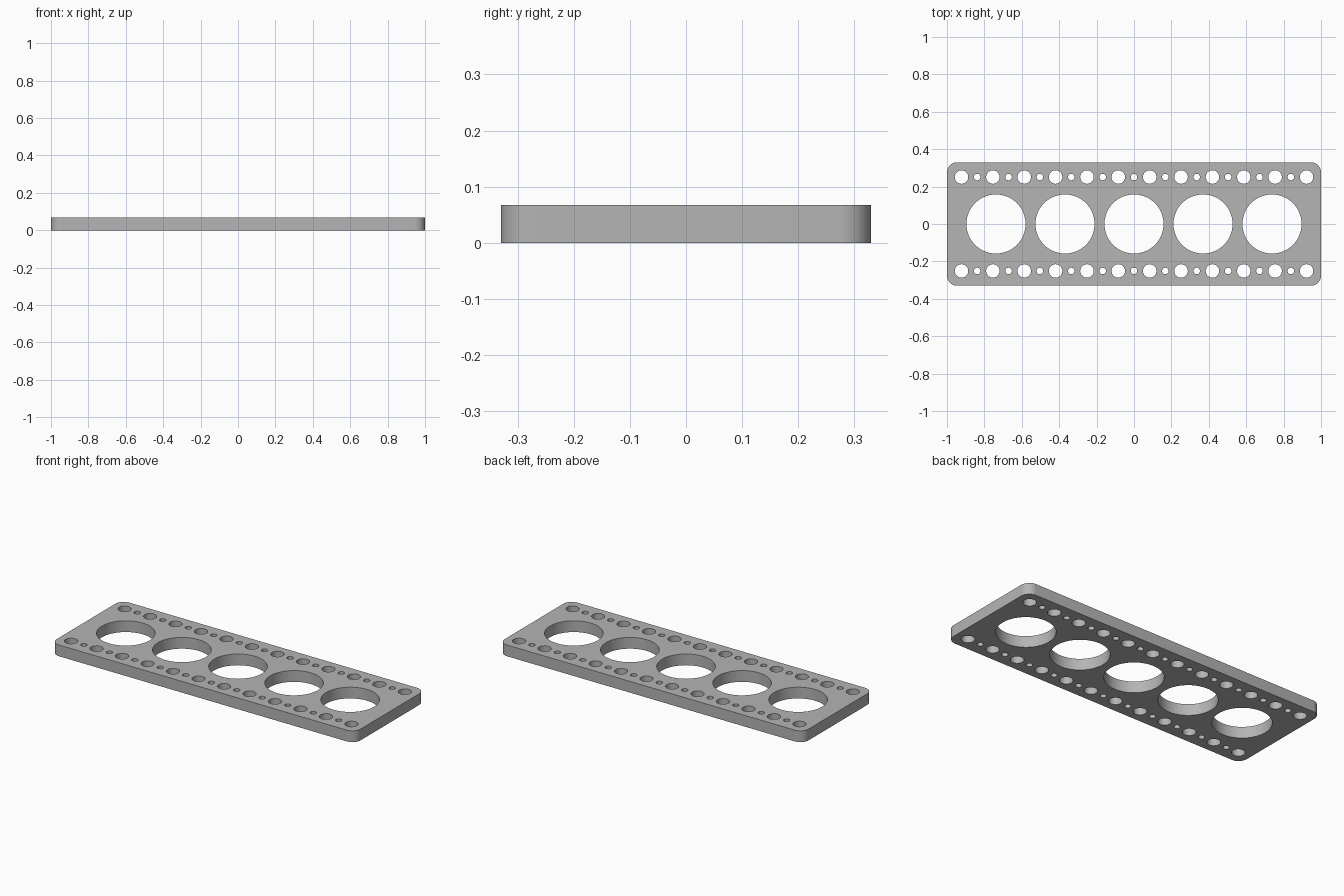
import bpy
import bmesh
from math import cos, sin, pi

if "Cube" in bpy.data.objects:
    bpy.data.objects.remove(bpy.data.objects["Cube"], do_unlink=True)

HALF_LENGTH, HALF_WIDTH, THICKNESS, CORNER = 1.0, 0.33, 0.067, 0.055
PITCH, ROW_Y = 0.1677, 0.251

# Plain grey material
grey = bpy.data.materials.new("plain grey")
grey.use_nodes = True
colour = (0.46, 0.46, 0.46, 1)
grey.diffuse_color = colour
grey.node_tree.nodes["Principled BSDF"].inputs["Base Color"].default_value = colour

# Filled flat profile: every closed loop inside the outline becomes a hole
profile = bpy.data.curves.new("perforated_plate", 'CURVE')
profile.dimensions = '2D'
profile.fill_mode = 'BOTH'
profile.extrude = THICKNESS / 2


def add_loop(points):
    spline = profile.splines.new('POLY')
    spline.points.add(len(points) - 1)
    for p, (x, y) in zip(spline.points, points):
        p.co = (x, y, 0, 1)
    spline.use_cyclic_u = True


def arc(x, y, radius, start, sweep, steps):
    return [(x + radius * cos(start + sweep * i / steps),
             y + radius * sin(start + sweep * i / steps)) for i in range(steps)]


def hole(x, y, radius, steps):
    add_loop(arc(x, y, radius, 0, 2 * pi, steps))


# Rounded rectangular outline
outline = []
for i, (sx, sy) in enumerate([(1, 1), (-1, 1), (-1, -1), (1, -1)]):
    outline += arc(sx * (HALF_LENGTH - CORNER), sy * (HALF_WIDTH - CORNER),
                   CORNER, i * pi / 2, pi / 2 * 13 / 12, 13)
add_loop(outline)

# Large central holes
for i in range(-2, 3):
    hole(i * 0.369, 0, 0.158, 72)

# Alternating medium and small holes along both edges
for y in (-ROW_Y, ROW_Y):
    for i in range(-11, 12):
        if i % 2:
            hole(i * PITCH / 2, y, 0.036, 36)
        else:
            hole(i * PITCH / 2, y, 0.0175, 24)

# Turn the profile into a clean welded mesh
plate = bpy.data.objects.new("perforated_plate", profile)
bpy.context.collection.objects.link(plate)
bpy.ops.object.select_all(action='DESELECT')
plate.select_set(True)
bpy.context.view_layer.objects.active = plate
bpy.ops.object.convert(target='MESH')
plate = bpy.context.view_layer.objects.active

bm = bmesh.new()
bm.from_mesh(plate.data)
bmesh.ops.remove_doubles(bm, verts=bm.verts, dist=0.0001)
bmesh.ops.translate(bm, verts=bm.verts, vec=(0, 0, THICKNESS / 2))
bmesh.ops.recalc_face_normals(bm, faces=bm.faces)
bm.to_mesh(plate.data)
bm.free()

plate.data.materials.clear()
plate.data.materials.append(grey)
bpy.ops.object.shade_smooth_by_angle()
